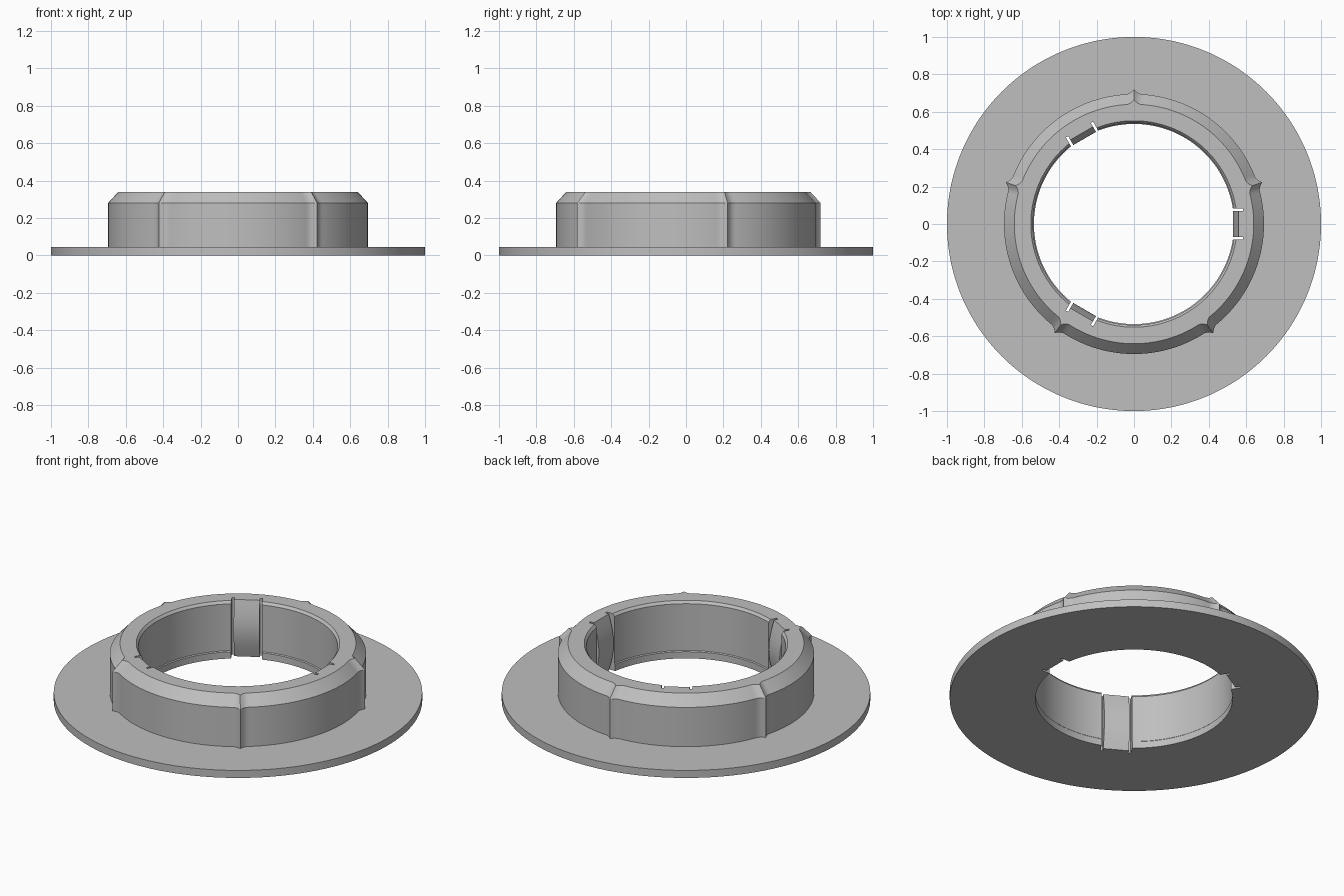
import bpy, bmesh, math
from mathutils import Matrix

cube = bpy.data.objects.get("Cube")
if cube:
    bpy.data.objects.remove(cube, do_unlink=True)

# Single grey plastic
grey = bpy.data.materials.new("plain_grey")
grey.use_nodes = True
color = (0.52, 0.52, 0.52, 1)
grey.diffuse_color = color
grey.node_tree.nodes["Principled BSDF"].inputs["Base Color"].default_value = color

HEIGHT = 0.34
SEGMENTS = 240
RIB_SPACING = SEGMENTS // 5
RIB_START = SEGMENTS // 4
CLIP_ANGLES = [0, 120, 240]


def make_object(name, bm):
    bmesh.ops.recalc_face_normals(bm, faces=bm.faces)
    mesh = bpy.data.meshes.new(name)
    bm.to_mesh(mesh)
    bm.free()
    mesh.materials.append(grey)
    obj = bpy.data.objects.new(name, mesh)
    bpy.context.collection.objects.link(obj)
    return obj


def activate(obj):
    bpy.ops.object.select_all(action="DESELECT")
    obj.select_set(True)
    bpy.context.view_layer.objects.active = obj


def rib_height(i):
    # Pointed ridge with slightly concave flanks
    d = (i - RIB_START) % RIB_SPACING
    return {0: 0.025, 1: 0.008}.get(min(d, RIB_SPACING - d), 0)


def lathe(name, profile):
    # Each profile point is radius, height, and whether the ribs push it out
    bm = bmesh.new()
    rings = []
    for i in range(SEGMENTS):
        a = math.tau * i / SEGMENTS
        ring = []
        for r, z, ribbed in profile:
            r += rib_height(i) * ribbed
            ring.append(bm.verts.new((r * math.cos(a), r * math.sin(a), z)))
        rings.append(ring)
    n = len(profile)
    for i, ring in enumerate(rings):
        after = rings[(i + 1) % SEGMENTS]
        for j in range(n):
            k = (j + 1) % n
            bm.faces.new((ring[j], after[j], after[k], ring[k]))
    return make_object(name, bm)


# Flange and ribbed collar in one turned section
body = lathe("flanged_collar", [
    (0.535, 0, 0), (1, 0, 0), (1, 0.045, 0),
    (0.695, 0.045, 1), (0.695, 0.28, 1), (0.64, HEIGHT, 1),
    (0.552, HEIGHT, 0), (0.54, 0.325, 0),
    (0.54, 0.045, 0), (0.535, 0.04, 0),
])

# Pockets for the three clips
bm = bmesh.new()
for angle in CLIP_ANGLES:
    turn = Matrix.Rotation(math.radians(angle), 4, "Z")
    place = Matrix.Translation((0.533, 0, HEIGHT / 2))
    bmesh.ops.create_cube(bm, size=1, matrix=turn @ place @ Matrix.Diagonal((0.1, 0.168, 0.6, 1)))
cutter = make_object("clip_pocket_cutter", bm)
cutter.hide_render = True
activate(body)
cut = body.modifiers.new("pockets", "BOOLEAN")
cut.operation = "DIFFERENCE"
cut.solver = "EXACT"
cut.object = cutter
bpy.ops.object.modifier_apply(modifier=cut.name)
bpy.data.objects.remove(cutter, do_unlink=True)
bpy.ops.object.shade_smooth_by_angle(angle=math.radians(28))


# Clips: tongues bulging inward at mid height
def make_clip(index, angle):
    bm = bmesh.new()
    steps = 12
    outline = [(0.59, 0), (0.59, HEIGHT)]
    for s in range(steps + 1):
        t = s / steps
        outline.append((0.56 - 0.032 * math.sin(math.pi * t), HEIGHT * (1 - t)))
    face = bm.faces.new([bm.verts.new((x, -0.07, z)) for x, z in outline])
    grown = bmesh.ops.extrude_face_region(bm, geom=[face])["geom"]
    moved = [g for g in grown if isinstance(g, bmesh.types.BMVert)]
    bmesh.ops.translate(bm, verts=moved, vec=(0, 0.14, 0))
    bmesh.ops.rotate(bm, verts=bm.verts, matrix=Matrix.Rotation(math.radians(angle), 3, "Z"))
    clip = make_object(f"clip_{index}", bm)
    activate(clip)
    bpy.ops.object.shade_smooth_by_angle(angle=math.radians(30))


for index, angle in enumerate(CLIP_ANGLES, 1):
    make_clip(index, angle)
